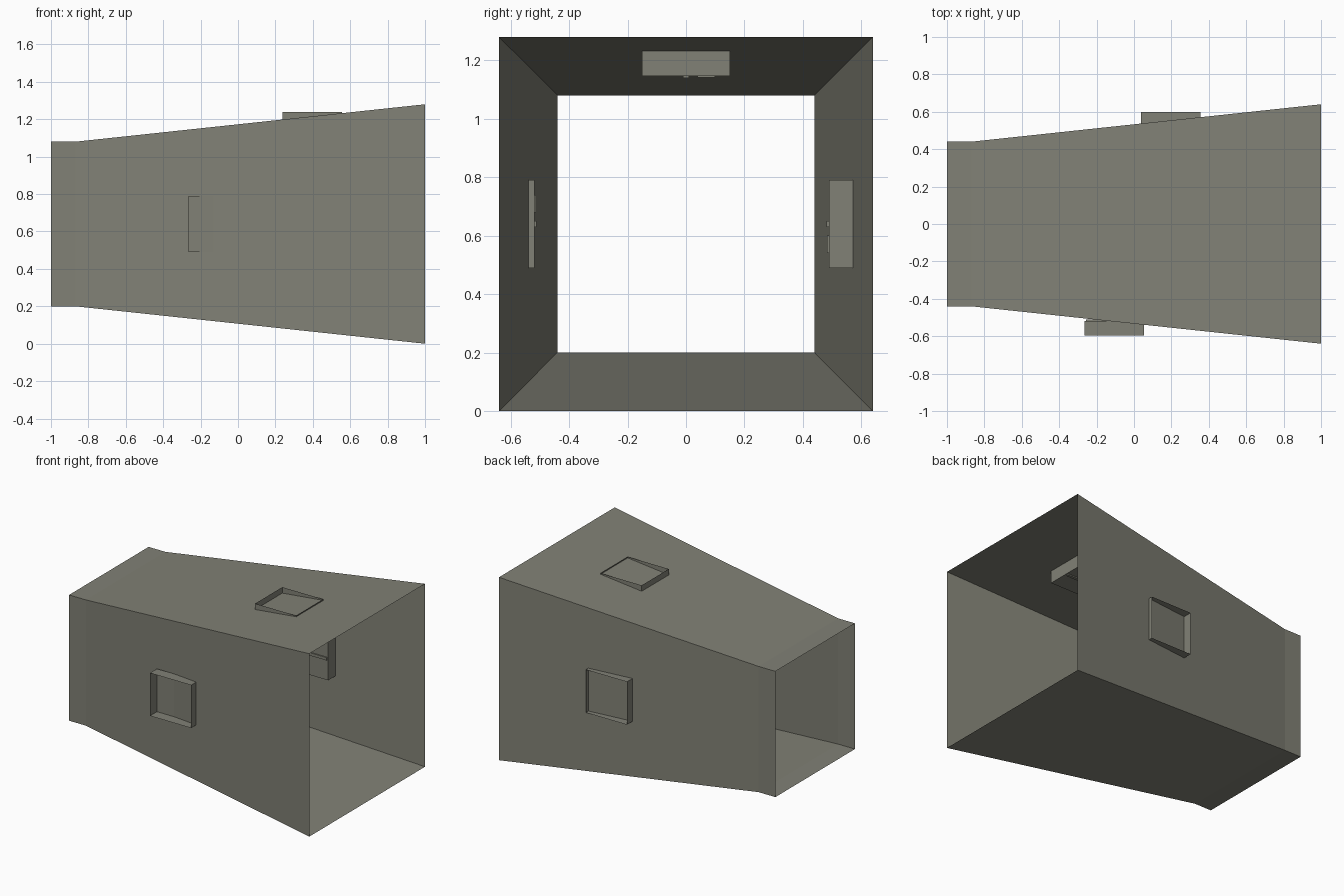
import bpy
import bmesh
from mathutils import Matrix, Vector

if "Cube" in bpy.data.objects:
    bpy.data.objects.remove(bpy.data.objects["Cube"], do_unlink=True)

# One flat olive grey for everything
grey = bpy.data.materials.new("olive_grey")
grey.use_nodes = True
grey.diffuse_color = (0.22, 0.22, 0.18, 1)
grey.node_tree.nodes["Principled BSDF"].inputs["Base Color"].default_value = grey.diffuse_color

MID = 0.64            # height of the tunnel's axis
LENGTH, WIDTH = 0.318, 0.30   # tray opening


def finish(bm, name):
    mesh = bpy.data.meshes.new(name)
    bm.to_mesh(mesh)
    bm.free()
    mesh.materials.append(grey)
    obj = bpy.data.objects.new(name, mesh)
    bpy.context.collection.objects.link(obj)
    return obj


def add_box(bm, centre, size):
    matrix = Matrix.Translation(centre) @ Matrix.Diagonal((*size, 1))
    return bmesh.ops.create_cube(bm, size=1, matrix=matrix)["verts"]


# Tapered square tunnel, open at both ends: (x, half width) stations
def build_tunnel():
    bm = bmesh.new()
    rings = []
    for x, half in ((-1, 0.44), (-0.87, 0.44), (1, 0.64)):
        corners = ((-1, -1), (1, -1), (1, 1), (-1, 1))
        rings.append([bm.verts.new((x, a * half, MID + b * half)) for a, b in corners])
    for near, far in zip(rings, rings[1:]):
        for i in range(4):
            j = (i + 1) % 4
            bm.faces.new((near[i], far[i], far[j], near[j]))
    bmesh.ops.recalc_face_normals(bm, faces=bm.faces)
    finish(bm, "tunnel_walls")


# Thin tray open to the outside; local z points out from the tunnel axis
def build_tray(name, x, inner, outer, turn):
    place = Matrix.Translation((x, 0, MID)) @ Matrix.Rotation(turn, 4, "X")

    bm = bmesh.new()
    add_box(bm, (0, 0, (inner + outer) / 2), (LENGTH, WIDTH, outer - inner))
    bm.normal_update()
    lid = [f for f in bm.faces if f.normal.z > 0.9]
    bmesh.ops.delete(bm, geom=lid, context="FACES")
    finish(bm, name + "_tray").matrix_world = place

    # Raised bar and short marker on the tray's inward face
    bm = bmesh.new()
    add_box(bm, (0, 0, inner - 0.004), (LENGTH * 0.95, 0.02, 0.008))
    add_box(bm, (0, 0.07, inner - 0.003), (0.012, 0.06, 0.006))
    finish(bm, name + "_bars").matrix_world = place


build_tunnel()
QUARTER = 1.5707963
build_tray("front", -0.105, 0.519, 0.596, QUARTER)
build_tray("back", 0.197, 0.489, 0.60, -QUARTER)
build_tray("top", 0.397, 0.507, 0.60, 0)
